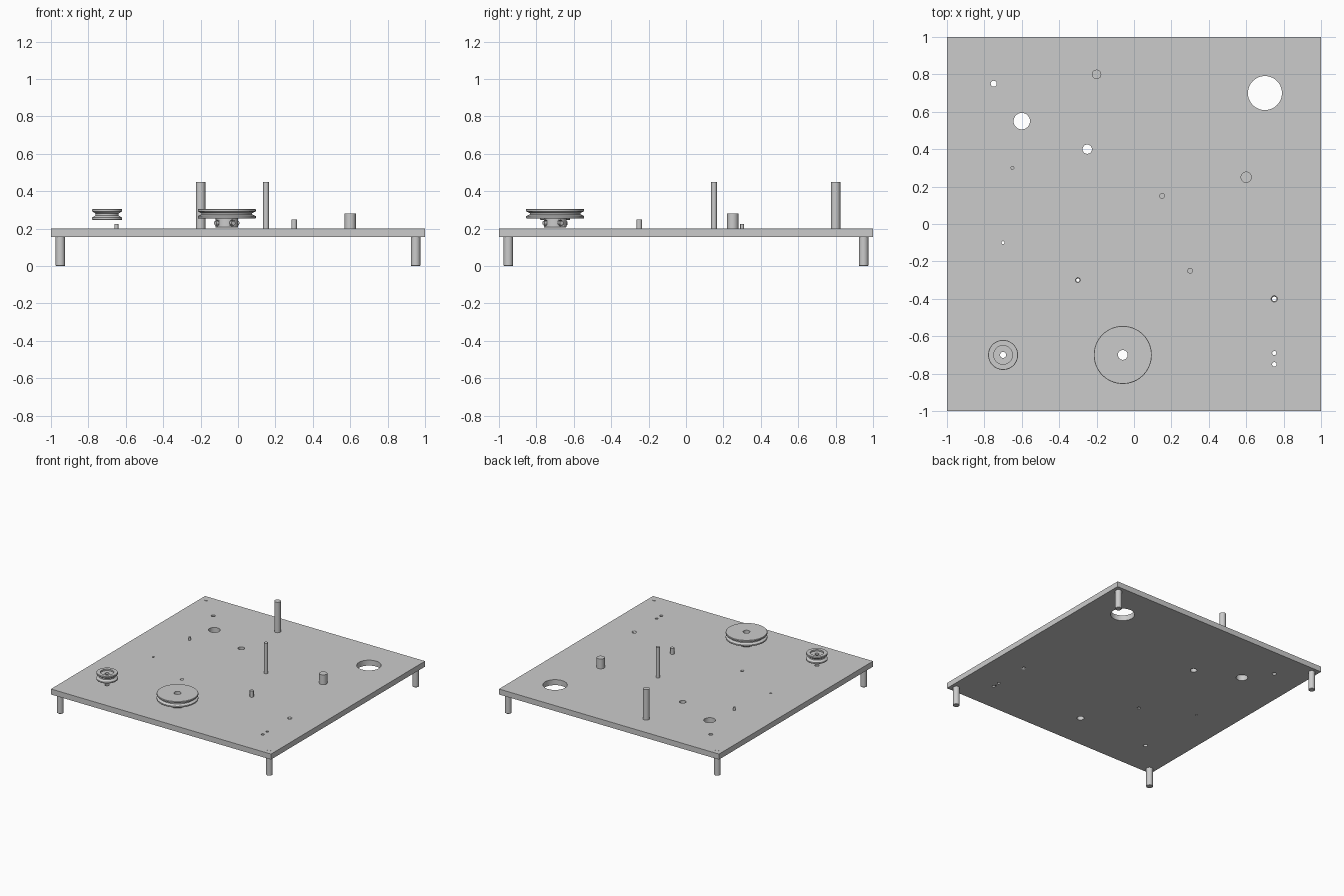
import bpy, bmesh, math
from mathutils import Matrix, Vector

if "Cube" in bpy.data.objects:
    bpy.data.objects.remove(bpy.data.objects["Cube"])


def finish(bm, name, loc=(0, 0, 0)):
    bmesh.ops.recalc_face_normals(bm, faces=bm.faces)
    me = bpy.data.meshes.new(name)
    bm.to_mesh(me)
    bm.free()
    ob = bpy.data.objects.new(name, me)
    ob.location = loc
    bpy.context.collection.objects.link(ob)
    bpy.ops.object.select_all(action='DESELECT')
    ob.select_set(True)
    bpy.context.view_layer.objects.active = ob
    bpy.ops.object.shade_smooth_by_angle(angle=math.radians(30))
    return ob


def add_cyl(bm, x, y, r, z0, z1, seg=48):
    bmesh.ops.create_cone(bm, cap_ends=True, segments=seg, radius1=r, radius2=r,
                          depth=z1 - z0, matrix=Matrix.Translation((x, y, (z0 + z1) / 2)))


def lathe(name, profile, x, y, seg=64, closed=True):
    """Revolve (radius, z) points; a closed profile gives a ring-shaped solid."""
    bm = bmesh.new()
    rings = []
    for i in range(seg):
        a = 2 * math.pi * i / seg
        rings.append([bm.verts.new((r * math.cos(a), r * math.sin(a), z)) for r, z in profile])
    n = len(profile)
    for i in range(seg):
        p, q = rings[i], rings[(i + 1) % seg]
        for j in range(n if closed else n - 1):
            k = (j + 1) % n
            bm.faces.new((p[j], q[j], q[k], p[k]))
    if not closed:
        bm.faces.new([r[0] for r in rings])
        bm.faces.new([r[-1] for r in rings])
    return finish(bm, name, (x, y, 0))


def cut(target, bm):
    cutter = finish(bm, "cutter")
    cutter.hide_render = True
    mod = target.modifiers.new("cut", 'BOOLEAN')
    mod.operation, mod.solver, mod.object = 'DIFFERENCE', 'EXACT', cutter
    bpy.context.view_layer.objects.active = target
    bpy.ops.object.modifier_apply(modifier=mod.name)
    bpy.data.objects.remove(cutter)


Z0, Z1 = 0.155, 0.2

# base plate with its through holes
bm = bmesh.new()
bmesh.ops.create_cube(bm, size=1, matrix=Matrix.Translation((0, 0, (Z0 + Z1) / 2))
                      @ Matrix.Diagonal((2, 2, Z1 - Z0, 1)))
plate = finish(bm, "base_plate")
holes = [(0.7, 0.7, 0.091), (-0.6, 0.55, 0.044), (-0.25, 0.4, 0.025), (-0.75, 0.75, 0.016),
         (-0.7, -0.1, 0.008), (-0.3, -0.3, 0.014), (0.75, -0.4, 0.018), (0.75, -0.69, 0.011),
         (0.75, -0.75, 0.012), (-0.06, -0.7, 0.027), (-0.7, -0.7, 0.017)]
bm = bmesh.new()
for x, y, r in holes:
    add_cyl(bm, x, y, r, 0.1, 0.25)
cut(plate, bm)

# threaded linings of the two tapped holes
for x, y, r, d in ((-0.3, -0.3, 0.0142, 0.005), (0.75, -0.4, 0.0182, 0.006)):
    n = 5
    step = (Z1 - Z0 - 0.002) / n
    prof = [(r, Z0 + 0.001)]
    for i in range(n):
        z = Z0 + 0.001 + i * step
        prof += [(r - 0.001, z + 0.0005), (r - d, z + step / 2)]
    prof += [(r - 0.001, Z1 - 0.001), (r, Z1 - 0.001)]
    lathe("threaded_hole_lining", prof, x, y, 32)

# corner legs with a spigot passing through the plate
for sx in (-1, 1):
    for sy in (-1, 1):
        lathe("leg", [(0.022, 0), (0.025, 0.003), (0.025, Z0), (0.016, Z0), (0.016, Z1 + 0.001)],
              0.95 * sx, 0.95 * sy, 40, closed=False)

# standing pegs: x, y, radius, top
for x, y, r, top in ((-0.2, 0.8, 0.025, 0.45), (0.15, 0.15, 0.015, 0.45), (0.6, 0.25, 0.03, 0.28),
                     (0.3, -0.25, 0.015, 0.25), (-0.65, 0.3, 0.01, 0.225)):
    bm = bmesh.new()
    add_cyl(bm, x, y, r, Z1 - 0.01, top)
    finish(bm, "peg")

# large grooved pulley
BX, BY = -0.06, -0.7
lathe("large_pulley", [(0.026, 0.255), (0.153, 0.255), (0.155, 0.257), (0.155, 0.267),
                       (0.135, 0.277), (0.135, 0.283), (0.155, 0.293), (0.155, 0.303),
                       (0.153, 0.305), (0.026, 0.305)], BX, BY, 96)

# hub under the large pulley, drilled radially for set screws
hub = lathe("pulley_hub", [(0.026, 0.206), (0.058, 0.206), (0.06, 0.208), (0.06, 0.256),
                           (0.026, 0.256)], BX, BY, 64)
angles = [math.radians(30 + 90 * i) for i in range(4)]


def radial(a, dist):
    d = Vector((math.cos(a), math.sin(a), 0))
    return (Matrix.Translation(Vector((BX, BY, 0.23)) + d * dist)
            @ d.to_track_quat('Z', 'Y').to_matrix().to_4x4())


bm = bmesh.new()
for a in angles:
    bmesh.ops.create_cone(bm, cap_ends=True, segments=24, radius1=0.016, radius2=0.016,
                          depth=0.06, matrix=radial(a, 0.05))
cut(hub, bm)
for a in angles:
    bm = bmesh.new()
    bmesh.ops.create_cone(bm, cap_ends=True, segments=24, radius1=0.012, radius2=0.012,
                          depth=0.042, matrix=radial(a, 0.05))
    finish(bm, "set_screw")

# small idler pulley with a recessed top
lathe("small_pulley", [(0.016, 0.247), (0.078, 0.247), (0.08, 0.249), (0.08, 0.259),
                       (0.062, 0.271), (0.062, 0.281), (0.08, 0.293), (0.08, 0.303),
                       (0.078, 0.305), (0.05, 0.305), (0.05, 0.293), (0.016, 0.293)],
      -0.7, -0.7, 64)
